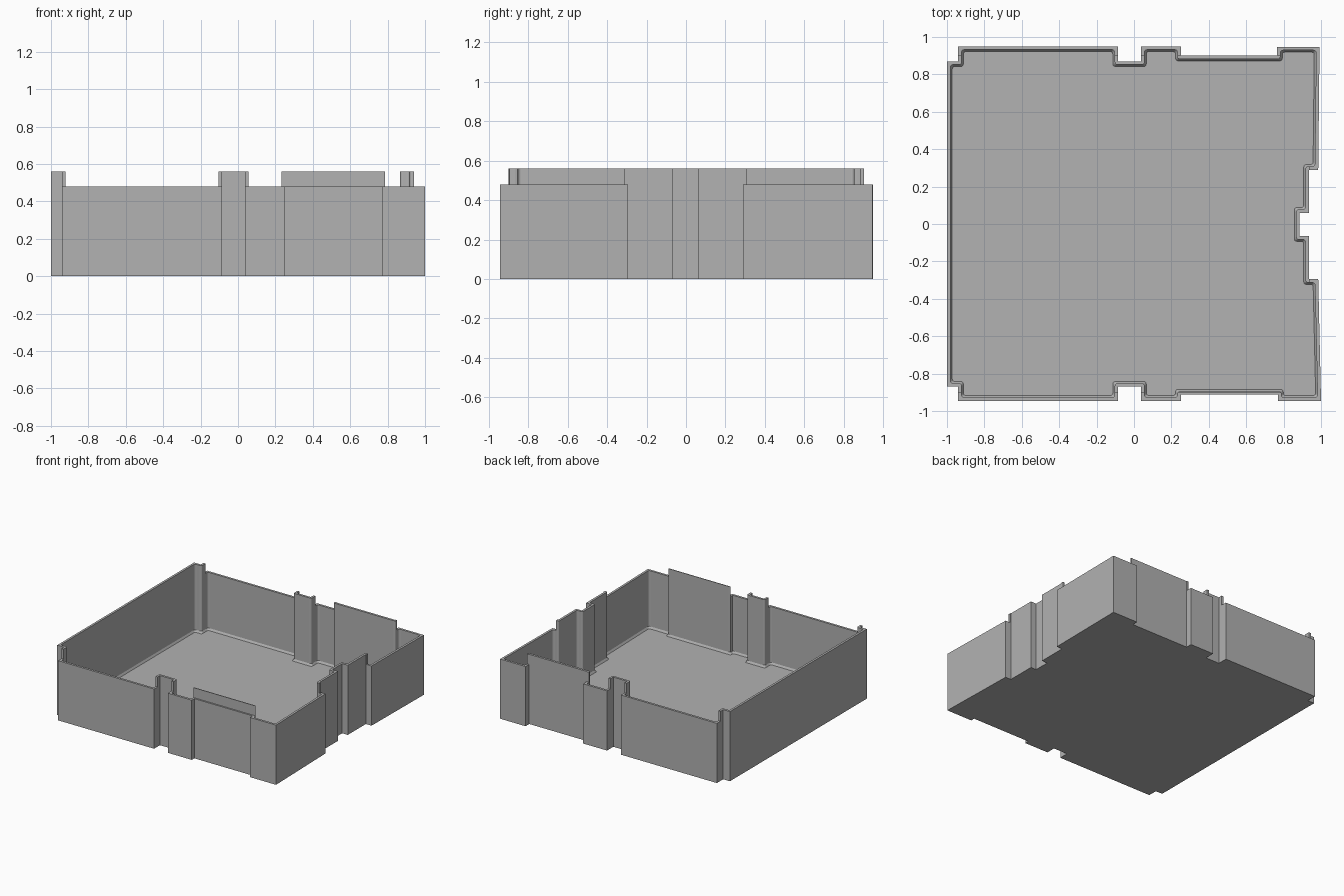
import bpy
import bmesh
from mathutils import Vector

WALL = 0.018      # wall thickness
FLOOR = 0.018     # floor thickness
RIM = 0.48        # ordinary rim height
TALL = 0.56       # raised rim height

old = bpy.data.objects.get("Cube")
if old:
    bpy.data.objects.remove(old, do_unlink=True)

grey = bpy.data.materials.new("plain grey")
grey.use_nodes = True
colour = (0.445, 0.445, 0.445, 1)
grey.diffuse_color = colour
grey.node_tree.nodes["Principled BSDF"].inputs["Base Color"].default_value = colour

# Outside outline of the tray, counter-clockwise from the front left corner
OUTLINE = [Vector(p) for p in (
    (-1, -0.87), (-0.94, -0.87), (-0.94, -0.945),
    (-0.085, -0.945), (-0.085, -0.87), (0.038, -0.87), (0.038, -0.945),
    (0.25, -0.945), (0.25, -0.912), (0.77, -0.912), (0.77, -0.945),
    (1, -0.945), (0.985, -0.295), (0.935, -0.295),
    (0.935, -0.065), (0.885, -0.065), (0.885, 0.06), (0.935, 0.06),
    (0.935, 0.29), (0.985, 0.29), (0.992, 0.947), (0.765, 0.947),
    (0.765, 0.9), (0.25, 0.9), (0.25, 0.95), (0.038, 0.95),
    (0.038, 0.87), (-0.085, 0.87), (-0.085, 0.95), (-0.94, 0.95),
    (-0.94, 0.87), (-1, 0.87))]


def inset(points, distance):
    """Move every edge inward and mitre the corners."""
    result = []
    for i, p in enumerate(points):
        a = (p - points[i - 1]).normalized()
        b = (points[(i + 1) % len(points)] - p).normalized()
        na, nb = Vector((-a.y, a.x)), Vector((-b.y, b.x))
        result.append(p + (na + nb) * distance / (1 + na.dot(nb)))
    return result


def soften(points, radius, steps=3):
    """Round the corners with short curves."""
    result = []
    for i, p in enumerate(points):
        before, after = points[i - 1] - p, points[(i + 1) % len(points)] - p
        s = p + before.normalized() * min(radius, before.length * 0.4)
        e = p + after.normalized() * min(radius, after.length * 0.4)
        for k in range(steps + 1):
            t = k / steps
            result.append(s * (1 - t) ** 2 + p * 2 * t * (1 - t) + e * t * t)
    return result


def loft(name, rings):
    """Closed solid through (outline, height) rings, bottom to top."""
    bm = bmesh.new()
    loops = [[bm.verts.new((p.x, p.y, z)) for p in pts] for pts, z in rings]
    n = len(loops[0])
    for low, high in zip(loops, loops[1:]):
        for i in range(n):
            j = (i + 1) % n
            bm.faces.new((low[i], low[j], high[j], high[i]))
    bm.faces.new(loops[0][::-1])
    bm.faces.new(loops[-1])
    bmesh.ops.recalc_face_normals(bm, faces=bm.faces)
    mesh = bpy.data.meshes.new(name)
    bm.to_mesh(mesh)
    bm.free()
    mesh.materials.append(grey)
    obj = bpy.data.objects.new(name, mesh)
    bpy.context.collection.objects.link(obj)
    return obj


def block(name, x0, x1, y0, y1, z0, z1):
    corners = [Vector(c) for c in ((x0, y0), (x1, y0), (x1, y1), (x0, y1))]
    return loft(name, [(corners, z0), (corners, z1)])


def cut(target, cutter):
    cutter.hide_render = True
    bpy.context.view_layer.objects.active = target
    mod = target.modifiers.new("cut", 'BOOLEAN')
    mod.operation, mod.solver, mod.object = 'DIFFERENCE', 'EXACT', cutter
    bpy.ops.object.modifier_apply(modifier=mod.name)
    bpy.data.objects.remove(cutter, do_unlink=True)


# Solid body, hollowed out with a small chamfer where walls meet the floor
tray = loft("tray", [(OUTLINE, 0), (OUTLINE, TALL)])
wall_line = soften(inset(OUTLINE, WALL), 0.015)
floor_line = soften(inset(OUTLINE, WALL + 0.01), 0.015)
cut(tray, loft("hollow", [(floor_line, FLOOR), (wall_line, FLOOR + 0.015),
                          (wall_line, TALL + 0.1)]))

# Lower the outer rim, leaving the inner wall sections standing tall
cut(tray, block("rim_cut_right", 0.941, 1.2, -1.2, 1.2, RIM, 0.8))
cut(tray, block("rim_cut_back", -1.2, 1.2, 0.903, 1.2, RIM, 0.8))
cut(tray, block("rim_cut_front", -1.2, 1.2, -1.2, -0.9, RIM, 0.8))

for face in tray.data.polygons:
    face.use_smooth = False
